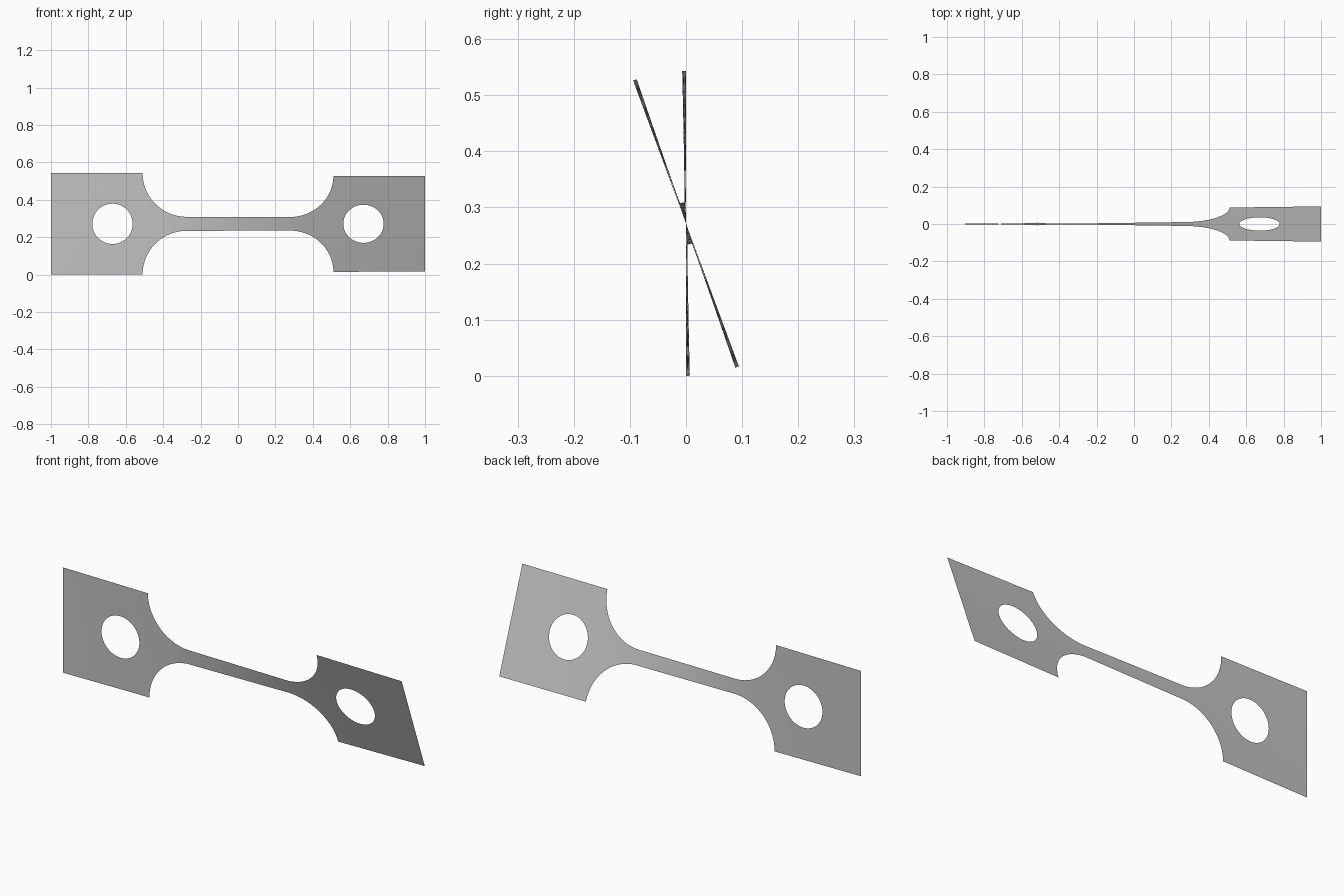
import bpy
import bmesh
from math import sin, cos, pi, radians, sqrt
from mathutils import Matrix, Vector

cube = bpy.data.objects.get("Cube")
if cube:
    bpy.data.objects.remove(cube, do_unlink=True)

HALF = 0.2715            # half height of the grip ends
NECK = 0.0375            # half height of the gauge strip
FILLET = HALF - NECK     # shoulder radius
SHOULDER = 0.51          # where the grips begin
HOLE_X, HOLE_R = 0.671, 0.108
ROWS = 12                # divisions across the sheet
TWIST = radians(20.3)


def half_height(x):
    """Half height of the sheet at a given station."""
    d = abs(x) - (SHOULDER - FILLET)
    if d <= 0:
        return NECK
    if d >= FILLET:
        return HALF
    return NECK + FILLET - sqrt(FILLET ** 2 - d ** 2)


# Twist builds up fastest where the sheet is narrow
STEPS = 1000
total = [0.0]
for i in range(STEPS):
    total.append(total[-1] + 1 / half_height(-1 + 2 * (i + 0.5) / STEPS))


def twist(x):
    t = min(max((x + 1) / 2 * STEPS, 0), STEPS - 1e-6)
    i = int(t)
    return TWIST * (total[i] + (total[i + 1] - total[i]) * (t - i)) / total[-1]


bm = bmesh.new()


def skin(lines, closed=False):
    """Join successive lines of points with quads."""
    grid = [[bm.verts.new((x, 0, z)) for x, z in line] for line in lines]
    for a, b in zip(grid, grid[1:]):
        n = len(a)
        for j in range(n if closed else n - 1):
            k = (j + 1) % n
            bm.faces.new((a[j], a[k], b[k], b[j]))


# Gauge strip and curved shoulders
arc = [SHOULDER - FILLET + FILLET * sin(pi / 2 * i / 20) for i in range(21)]
straight = [arc[0] * (i / 10 - 1) for i in range(1, 20)]
stations = [-x for x in reversed(arc)] + straight + arc
skin([[(x, half_height(x) * (2 * j / ROWS - 1)) for j in range(ROWS + 1)]
      for x in stations])

# Grip ends: rings running from the round hole out to the square border
mid, half_w = (1 + SHOULDER) / 2, (1 - SHOULDER) / 2
for side in (-1, 1):
    border, hole = [], []
    for q in range(4):
        for j in range(ROWS):
            s = 2 * j / ROWS - 1
            u, v = ((1, s), (-s, 1), (-1, -s), (s, -1))[q]
            border.append(Vector((side * (mid + u * half_w), v * HALF)))
            a = q * pi / 2 + s * pi / 4
            hole.append(Vector((side * (HOLE_X + HOLE_R * cos(a)), HOLE_R * sin(a))))
    skin([[h.lerp(b, r / 4) for h, b in zip(hole, border)] for r in range(5)], True)

bmesh.ops.remove_doubles(bm, verts=bm.verts, dist=0.0005)

# Twist the flat sheet about its long axis and lift it onto the ground
for v in bm.verts:
    v.co = Matrix.Rotation(twist(v.co.x), 3, 'X') @ v.co
    v.co.z += HALF
bmesh.ops.recalc_face_normals(bm, faces=bm.faces)
bm.faces.ensure_lookup_table()
if sum(f.normal.y for f in bm.faces) > 0:
    bmesh.ops.reverse_faces(bm, faces=bm.faces)

mesh = bpy.data.meshes.new("twisted_sheet")
bm.to_mesh(mesh)
bm.free()

# Plain grey metal
grey = bpy.data.materials.new("light_grey")
grey.use_nodes = True
color = (0.55, 0.55, 0.55, 1)
grey.diffuse_color = color
grey.node_tree.nodes["Principled BSDF"].inputs["Base Color"].default_value = color
mesh.materials.append(grey)

sheet = bpy.data.objects.new("twisted_sheet", mesh)
bpy.context.collection.objects.link(sheet)
bpy.context.view_layer.objects.active = sheet
sheet.select_set(True)
bpy.ops.object.shade_smooth_by_angle()
